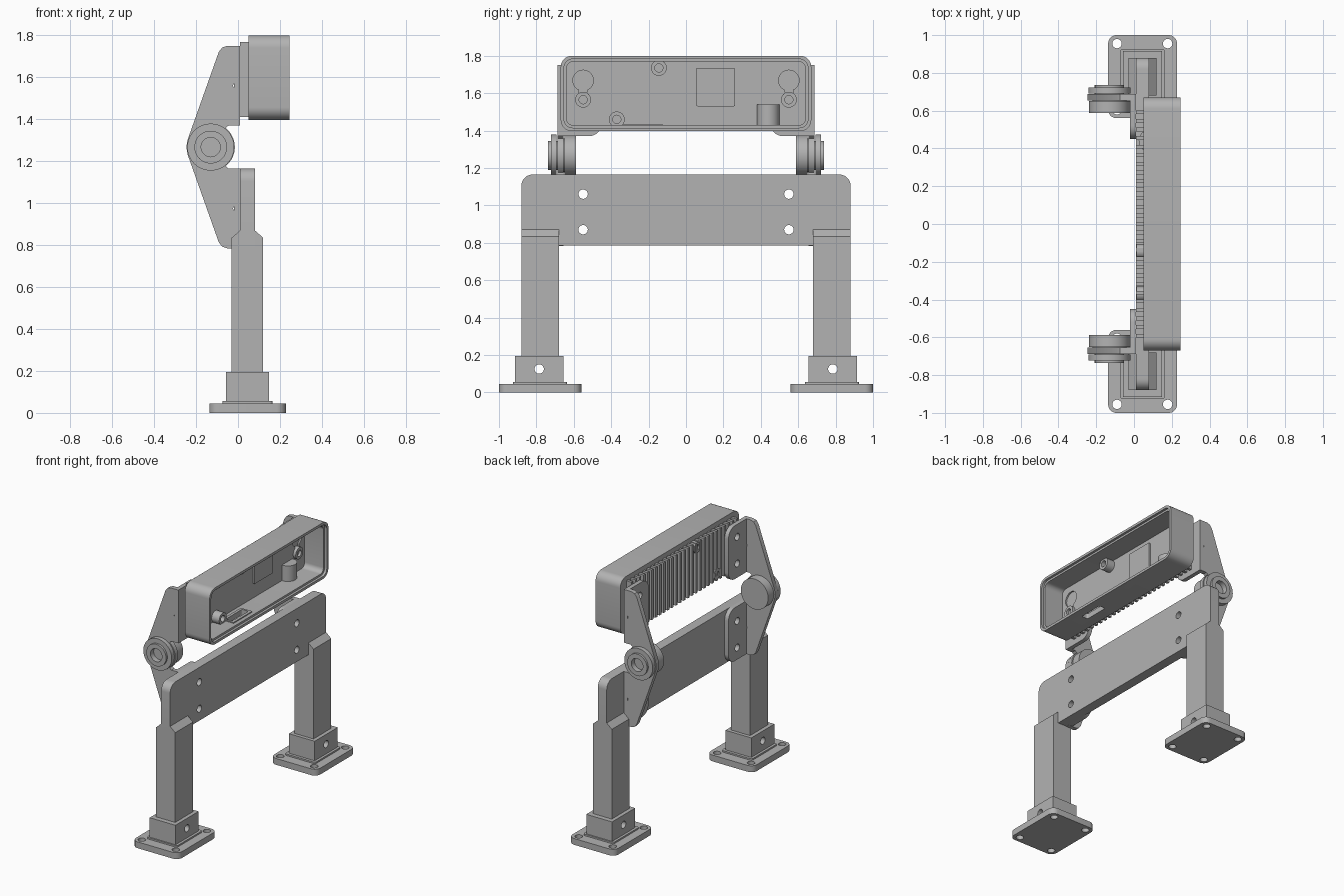
import bpy, bmesh
from math import sin, cos, pi, radians

old = bpy.data.objects.get("Cube")
if old:
    bpy.data.objects.remove(old, do_unlink=True)

grey = bpy.data.materials.new("matte grey")
grey.use_nodes = True
grey.diffuse_color = (0.45, 0.45, 0.45, 1)
shader = next(n for n in grey.node_tree.nodes if n.type == 'BSDF_PRINCIPLED')
shader.inputs["Base Color"].default_value = (0.45, 0.45, 0.45, 1)


def prism(name, axis, pts, a, b):
    """Extrude a 2D outline along an axis from a to b."""
    place = {'x': lambda u, v, w: (w, u, v),
             'y': lambda u, v, w: (u, w, v),
             'z': lambda u, v, w: (u, v, w)}[axis]
    bm = bmesh.new()
    low = [bm.verts.new(place(u, v, a)) for u, v in pts]
    high = [bm.verts.new(place(u, v, b)) for u, v in pts]
    bm.faces.new(low)
    bm.faces.new(high)
    for i in range(len(pts)):
        j = (i + 1) % len(pts)
        bm.faces.new((low[i], low[j], high[j], high[i]))
    bmesh.ops.recalc_face_normals(bm, faces=bm.faces)
    mesh = bpy.data.meshes.new(name)
    bm.to_mesh(mesh)
    bm.free()
    mesh.materials.append(grey)
    obj = bpy.data.objects.new(name, mesh)
    bpy.context.collection.objects.link(obj)
    return obj


def circle(u, v, r, n=40):
    return [(u + r * cos(2 * pi * i / n), v + r * sin(2 * pi * i / n)) for i in range(n)]


def rect(u0, u1, v0, v1, radii=(0, 0, 0, 0), n=8):
    """Rectangle with a radius per corner: low-low, high-low, high-high, low-high."""
    pts = []
    for k, (u, v, su, sv) in enumerate(((u0, v0, 1, 1), (u1, v0, -1, 1),
                                        (u1, v1, -1, -1), (u0, v1, 1, -1))):
        r = radii[k]
        if r == 0:
            pts.append((u, v))
            continue
        for i in range(n + 1):
            t = pi + k * pi / 2 + i * pi / 2 / n
            pts.append((u + su * r + r * cos(t), v + sv * r + r * sin(t)))
    return pts


def cut(obj, *cutters):
    for c in cutters:
        c.hide_render = True
        mod = obj.modifiers.new("cut", 'BOOLEAN')
        mod.operation = 'DIFFERENCE'
        mod.solver = 'EXACT'
        mod.object = c
        bpy.ops.object.select_all(action='DESELECT')
        bpy.context.view_layer.objects.active = obj
        obj.select_set(True)
        bpy.ops.object.modifier_apply(modifier=mod.name)
        bpy.data.objects.remove(c, do_unlink=True)


def hole(axis, u, v, r, a, b):
    return prism("cutter", axis, circle(u, v, r, 28), a, b)


def span(s, a, b):
    """Range along y on side s, in ascending order."""
    return sorted((s * a, s * b))


# Cross beam
beam = prism("cross_beam", 'x', rect(-.88, .88, .785, 1.165, (0, 0, .06, .06)), .01, .08)
cut(beam, *[hole('x', s * .55, z, .025, -.05, .15) for s in (1, -1) for z in (.87, 1.06)])

HX, HZ = -.13, 1.267   # hinge axis
for s, side in ((1, "back"), (-1, "front")):
    # Foot: plate, collar and socket
    y0, y1 = span(s, .56, 1)
    plate = prism(side + "_base_plate", 'z', rect(-.137, .228, y0, y1, (.045,) * 4), 0, .045)
    cut(plate, *[hole('z', x, s * y, .025, -.1, .2) for x in (-.09, .178) for y in (.605, .955)])
    y0, y1 = span(s, .635, .925)
    prism(side + "_base_collar", 'z', rect(-.075, .165, y0, y1, (.015,) * 4), .045, .056)
    y0, y1 = span(s, .655, .915)
    socket = prism(side + "_socket", 'z', rect(-.057, .147, y0, y1), .05, .195)
    cut(socket, hole('x', s * .785, .125, .025, -.3, .4))

    # Post with tapered shoulders
    y0, y1 = span(s, .68, .88)
    post = prism(side + "_post", 'y', [(-.03, .05), (.12, .05), (.12, .835), (.08, .87),
                                       (.01, .87), (-.03, .835)], y0, y1)
    cut(post, hole('x', s * .785, .125, .025, -.3, .4))

    # Hinge arms, upper half mirrored about the hinge axis
    half = [(-.06, .09), (-.045, .103), (.01, .103), (.01, .483), (-.05, .483),
            (-.075, .475), (-.092, .453), (-.24, .036)]
    outline = [(x, HZ + z) for x, z in half] + [(x, HZ - z) for x, z in reversed(half)]
    arm = prism(side + "_hinge_arm", 'y', outline, *span(s, .655, .687))
    cut(arm, *[hole('y', -.003, HZ + d, .02, *span(s, .6, .75)) for d in (.293, -.293)])

    # Mounting flanges
    inner = (.07, 0, 0, .07) if s > 0 else (0, .07, .07, 0)
    y0, y1 = span(s, .45, .687)
    for label, z0, holes in (("upper", 1.37, (1.47, 1.66)), ("lower", .785, (.87, 1.06))):
        flange = prism(f"{side}_{label}_flange", 'x', rect(y0, y1, z0, z0 + .38, inner), -.02, .01)
        cut(flange, *[hole('x', s * .55, z, .025, -.1, .1) for z in holes])

    # Hinge knuckle, outer disc and recessed boss
    prism(side + "_hinge_drum", 'y', circle(HX, HZ, .108, 56), *span(s, .587, .65))
    prism(side + "_hinge_core", 'y', circle(HX, HZ, .09, 56), *span(s, .64, .66))
    prism(side + "_hinge_knuckle", 'y', circle(HX, HZ, .115, 56), *span(s, .655, .687))
    disc = prism(side + "_hinge_disc", 'y', circle(HX, HZ, .112, 56), *span(s, .692, .722))
    boss = prism(side + "_hinge_boss", 'y', circle(HX, HZ, .078, 48), *span(s, .68, .737))
    for part in (disc, boss):
        cut(part, hole('y', HX, HZ, .046, *span(s, .70, .8)))

# Open housing with stepped rim
housing = prism("housing", 'x', rect(-.67, .67, 1.397, 1.8, (.06,) * 4), .05, .245)
cut(housing,
    prism("cutter", 'x', rect(-.652, .652, 1.415, 1.782, (.045,) * 4), .228, .3),
    prism("cutter", 'x', rect(-.638, .638, 1.429, 1.768, (.035,) * 4), .08, .3),
    prism("cutter", 'z', rect(.13, .18, -.32, -.14, (.012,) * 4), 1.35, 1.5),
    *[hole('x', s * .55, 1.668, .055, .07, .2) for s in (1, -1)],
    *[prism("cutter", 'x', rect(s * .55 - .022, s * .55 + .022, 1.565, 1.63), .07, .2)
      for s in (1, -1)])

# Slot frame along the lower wall
frame = prism("slot_frame", 'z', rect(.11, .2, -.335, -.125), 1.425, 1.436)
cut(frame, prism("cutter", 'z', rect(.13, .18, -.32, -.14, (.012,) * 4), 1.35, 1.5))

# Raised details on the housing floor
prism("square_pad", 'x', rect(.055, .262, 1.53, 1.735, (.006,) * 4), .075, .09)
prism("round_pillar", 'z', circle(.085, .44, .06), 1.42, 1.54)
for i, (y, z, top) in enumerate(((.55, 1.565, .1), (-.55, 1.565, .1),
                                 (-.145, 1.735, .14), (-.37, 1.46, .14))):
    ring = prism(f"screw_boss_{i + 1}", 'x', circle(y, z, .042), .07, top)
    cut(ring, hole('x', y, z, .022, .082, .3))

# Cooling fins and screw pillars on the rear of the housing
for i in range(27):
    y = (i - 13) * .0455
    prism(f"cooling_fin_{i + 1}", 'x', rect(y - .01, y + .01, 1.41, 1.768), .01, .055)
for y, z in ((-.145, 1.73), (-.37, 1.455)):
    pillar = prism("fin_screw_pillar", 'x', circle(y, z, .038), .012, .055)
    cut(pillar, hole('x', y, z, .02, 0, .035))

# Smooth the curved sides, keep edges sharp
bpy.ops.object.select_all(action='DESELECT')
for obj in bpy.context.collection.objects:
    if obj.type == 'MESH' and grey.name in obj.data.materials:
        obj.select_set(True)
        bpy.context.view_layer.objects.active = obj
bpy.ops.object.shade_smooth_by_angle(angle=radians(30))
